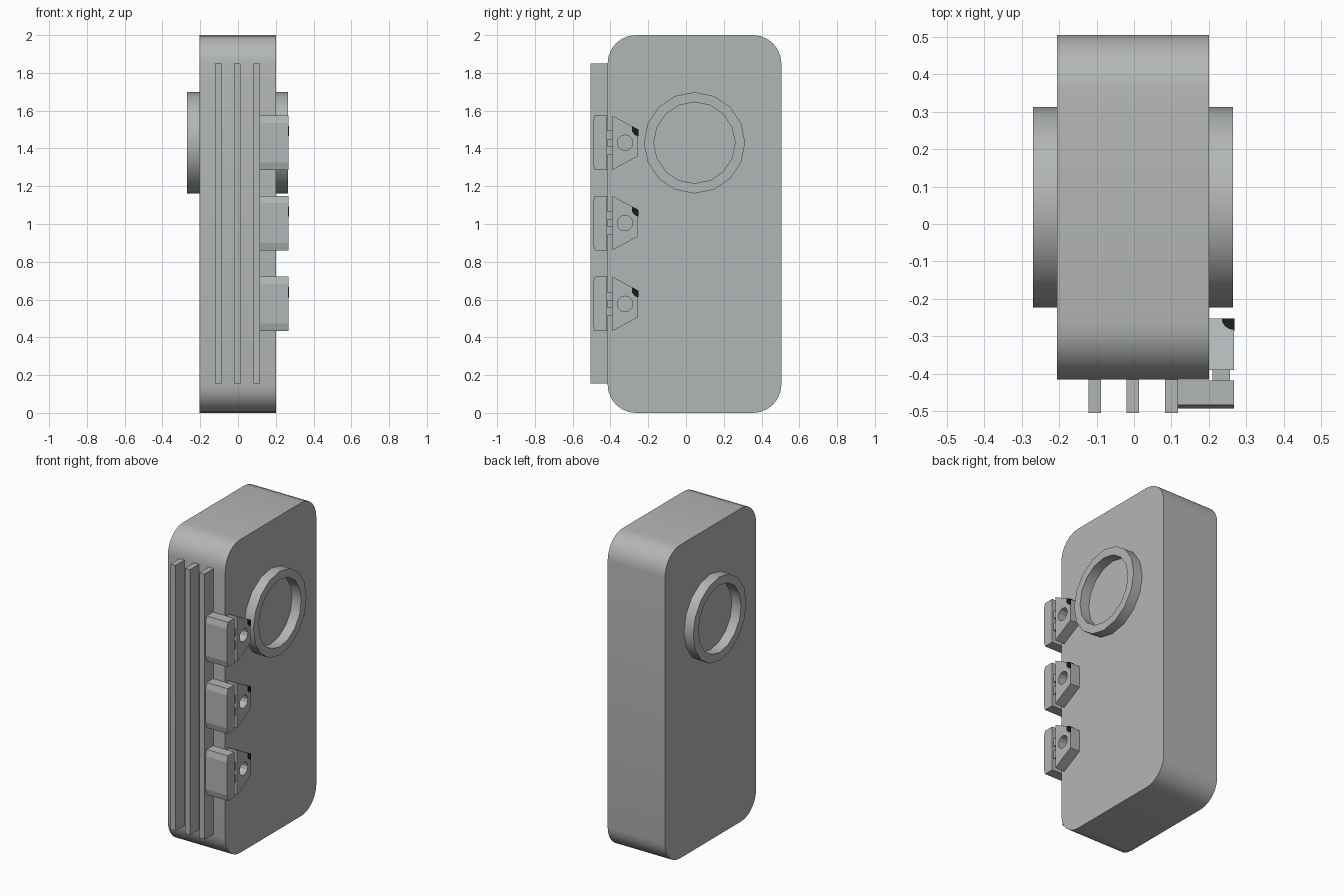
import bpy, bmesh, math
from mathutils import Vector

if "Cube" in bpy.data.objects:
    bpy.data.objects.remove(bpy.data.objects["Cube"])


def material(name, rgb):
    m = bpy.data.materials.new(name)
    m.diffuse_color = (*rgb, 1)
    m.use_nodes = True
    m.node_tree.nodes["Principled BSDF"].inputs["Base Color"].default_value = m.diffuse_color
    return m


GREY = material("light_grey", (0.45, 0.47, 0.465))
BLACK = material("black", (0.01, 0.01, 0.01))


def finish(bm, name, mat):
    bmesh.ops.recalc_face_normals(bm, faces=bm.faces)
    me = bpy.data.meshes.new(name)
    bm.to_mesh(me)
    bm.free()
    me.materials.append(mat)
    ob = bpy.data.objects.new(name, me)
    bpy.context.collection.objects.link(ob)
    return ob


def prism(name, profile, x0, x1, mat=GREY):
    """Extrude a (y, z) outline along x."""
    bm = bmesh.new()
    face = bm.faces.new([bm.verts.new((x0, y, z)) for y, z in profile])
    ext = bmesh.ops.extrude_face_region(bm, geom=[face])
    verts = [v for v in ext["geom"] if isinstance(v, bmesh.types.BMVert)]
    bmesh.ops.translate(bm, verts=verts, vec=(x1 - x0, 0, 0))
    return finish(bm, name, mat)


def box(name, x0, x1, y0, y1, z0, z1):
    return prism(name, [(y0, z0), (y1, z0), (y1, z1), (y0, z1)], x0, x1)


def circle(cy, cz, r, n):
    return [(cy + r * math.cos(2 * math.pi * i / n),
             cz + r * math.sin(2 * math.pi * i / n)) for i in range(n)]


def rounded_rect(y0, y1, z0, z1, r, seg):
    pts = []
    corners = [(y1 - r, z1 - r), (y0 + r, z1 - r), (y0 + r, z0 + r), (y1 - r, z0 + r)]
    for k, (cy, cz) in enumerate(corners):
        for i in range(seg + 1):
            a = math.pi / 2 * (k + i / seg)
            pts.append((cy + r * math.cos(a), cz + r * math.sin(a)))
    return pts


def smooth(ob):
    bpy.ops.object.select_all(action="DESELECT")
    bpy.context.view_layer.objects.active = ob
    ob.select_set(True)
    bpy.ops.object.shade_smooth_by_angle(angle=math.radians(30))


def ring(name, cy, cz, r_out, r_in, x0, x1, n=16):
    """Square-section ring around the x axis."""
    bm = bmesh.new()
    section = [(r_out, x0), (r_out, x1), (r_in, x1), (r_in, x0)]
    loops = []
    for r, x in section:
        loops.append([bm.verts.new((x, y, z)) for y, z in circle(cy, cz, r, n)])
    for k in range(4):
        a, b = loops[k], loops[(k + 1) % 4]
        for i in range(n):
            j = (i + 1) % n
            bm.faces.new((a[i], a[j], b[j], b[i]))
    return finish(bm, name, GREY)


# Main slab with rounded corners
smooth(prism("body", rounded_rect(-0.415, 0.505, 0, 2, 0.15, 6), -0.205, 0.2))

# Raised ring on each side
smooth(ring("ring_right", 0.045, 1.43, 0.268, 0.215, 0.195, 0.265))
smooth(ring("ring_left", 0.045, 1.43, 0.268, 0.215, -0.27, -0.2))

# Vertical fins on the front
for i, x in enumerate((-0.105, -0.003, 0.1)):
    box(f"fin_{i + 1}", x - 0.017, x + 0.017, -0.505, -0.41, 0.155, 1.85)

# Three hinges on the front right edge
for i, z in enumerate((1.43, 1.005, 0.577)):
    n = i + 1
    # front leaf with chamfered front edges
    prism(f"hinge_leaf_{n}", [(-0.418, z - 0.144), (-0.483, z - 0.144), (-0.493, z - 0.105),
                              (-0.493, z + 0.105), (-0.483, z + 0.144), (-0.418, z + 0.144)],
          0.115, 0.267)
    # tapered side plate with a round hole
    plate = prism(f"hinge_plate_{n}", [(-0.39, z - 0.144), (-0.253, z - 0.07),
                                       (-0.253, z + 0.07), (-0.39, z + 0.144)], 0.198, 0.267)
    cutter = prism(f"hole_cutter_{n}", circle(-0.323, z, 0.041, 12), 0.205, 0.3)
    cutter.hide_render = True
    mod = plate.modifiers.new("hole", "BOOLEAN")
    mod.operation = "DIFFERENCE"
    mod.solver = "EXACT"
    mod.object = cutter
    bpy.context.view_layer.objects.active = plate
    bpy.ops.object.modifier_apply(modifier=mod.name)
    bpy.data.objects.remove(cutter)
    # knuckles joining leaf and plate
    for s in (-1, 1):
        box(f"hinge_knuckle_{n}_{'upper' if s > 0 else 'lower'}", 0.21, 0.257,
            -0.425, -0.385, z + s * 0.04 - 0.024, z + s * 0.04 + 0.024)
    # dark mark on the upper back corner: side face and sloped top
    slope = 0.074 / 0.137
    top = z + 0.07
    prism(f"mark_side_{n}", [(-0.252, top), (-0.286, top + 0.034 * slope),
                             (-0.286, top - 0.01), (-0.27, top - 0.03), (-0.252, top - 0.035)],
          0.266, 0.269, BLACK)
    bm = bmesh.new()
    corner = Vector((0.268, -0.252, top + 0.002))
    pts = [corner] + [corner + Vector((-0.034 * math.cos(a), -0.031 * math.sin(a),
                                       0.031 * math.sin(a) * slope))
                      for a in (math.pi / 2 * k / 4 for k in range(5))]
    bm.faces.new([bm.verts.new(p) for p in pts])
    finish(bm, f"mark_top_{n}", BLACK)
